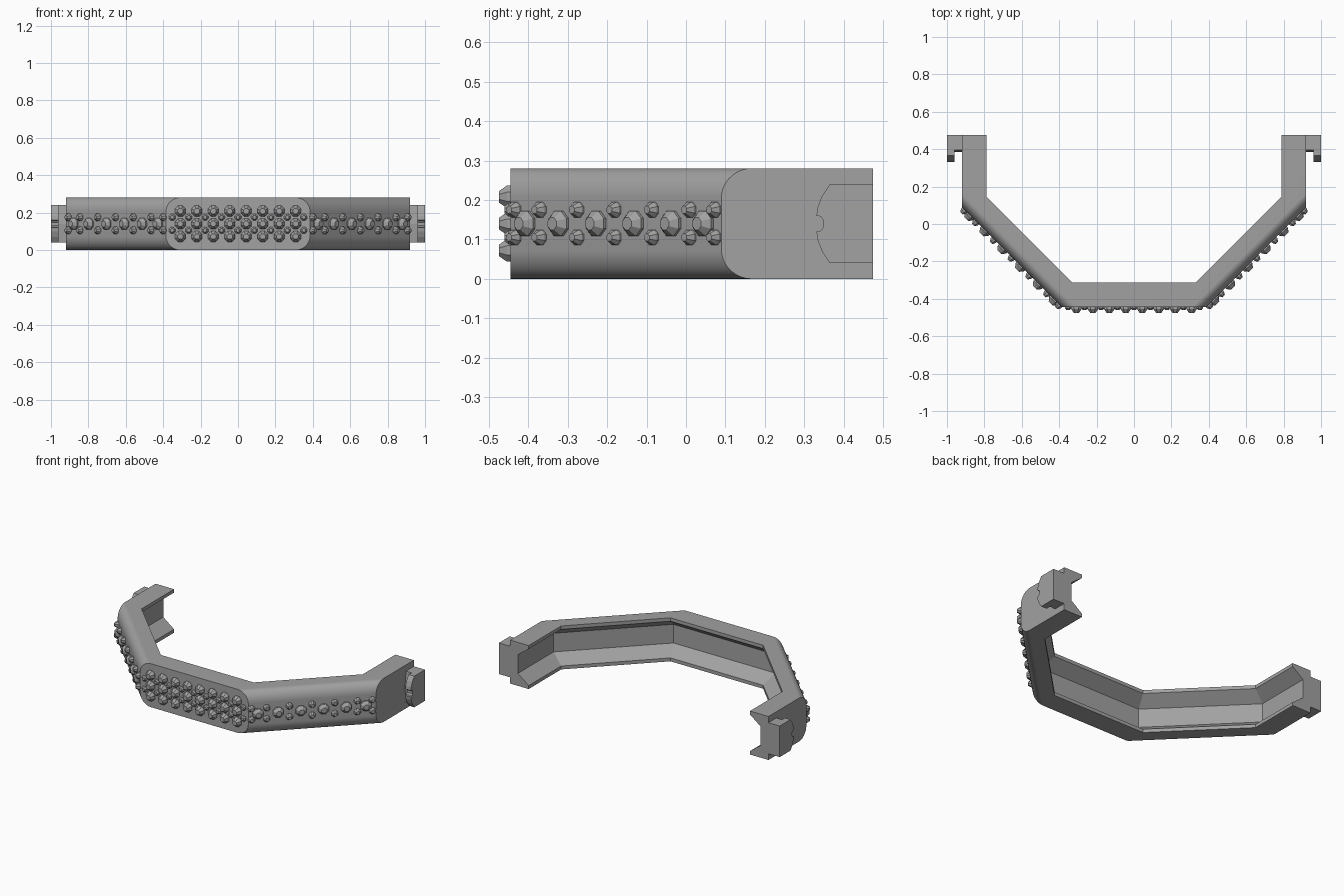
import bpy, bmesh, math
from mathutils import Vector, Matrix

if "Cube" in bpy.data.objects:
    bpy.data.objects.remove(bpy.data.objects["Cube"])

HEIGHT, END = 0.28, 0.475
ROOT2 = math.sqrt(2)
REACH = 0.83 / ROOT2          # distance of the slanted outer faces from the axis

grey = bpy.data.materials.new("mid grey")
grey.use_nodes = True
COLOUR = (0.36, 0.36, 0.36, 1)
grey.diffuse_color = COLOUR
grey.node_tree.nodes["Principled BSDF"].inputs["Base Color"].default_value = COLOUR


def make(name, bm):
    bmesh.ops.recalc_face_normals(bm, faces=bm.faces[:])
    mesh = bpy.data.meshes.new(name)
    bm.to_mesh(mesh)
    bm.free()
    mesh.materials.append(grey)
    ob = bpy.data.objects.new(name, mesh)
    bpy.context.scene.collection.objects.link(ob)
    return ob


def outline(inset, end):
    """Six-sided plan of the band, moved inward by inset."""
    k = inset * (ROOT2 - 1)
    half = [(0.92 - inset, end), (0.92 - inset, 0.09 + k), (0.385 - k, -0.445 + inset)]
    return half + [(-x, y) for x, y in reversed(half)]


def loft(bm, rings):
    """Skin a closed solid through rings of points."""
    rows = [[bm.verts.new(p) for p in ring] for ring in rings]
    n = len(rows[0])
    for a, b in zip(rows, rows[1:]):
        for i in range(n):
            j = (i + 1) % n
            bm.faces.new((a[i], a[j], b[j], b[i]))
    bm.faces.new(rows[0])
    bm.faces.new(rows[-1])


def stack(bm, levels, end):
    loft(bm, [[(x, y, z) for x, y in outline(d, end)] for z, d in levels])


# Band: solid block with the slanted sides rounded by successive cuts
bm = bmesh.new()
stack(bm, [(0, 0), (HEIGHT, 0)], END)
bmesh.ops.recalc_face_normals(bm, faces=bm.faces[:])
DEPTH, RISE, STEPS = 0.055, 0.075, 9
for side in (1, -1):
    out = Vector((side, -1, 0)) / ROOT2
    for up in (1, -1):
        for i in range(STEPS):
            t = (i + 0.5) / STEPS * math.pi / 2
            c, s = math.cos(t), math.sin(t)
            point = out * (REACH - DEPTH + DEPTH * c)
            point.z = HEIGHT / 2 + up * (HEIGHT / 2 - RISE + RISE * s)
            normal = out * (c / DEPTH) + Vector((0, 0, up * s / RISE))
            cut = bmesh.ops.bisect_plane(
                bm, geom=bm.verts[:] + bm.edges[:] + bm.faces[:], dist=1e-6,
                plane_co=point, plane_no=normal.normalized(), clear_outer=True)
            edges = [e for e in cut["geom_cut"] if isinstance(e, bmesh.types.BMEdge)]
            bmesh.ops.holes_fill(bm, edges=edges, sides=0)
band = make("band", bm)

# Hollow inside with a tapered channel along the inner wall
bm = bmesh.new()
stack(bm, [(-0.1, 0.132), (0.022, 0.132), (0.08, 0.055),
           (0.2, 0.055), (0.258, 0.132), (0.4, 0.132)], 0.7)
cutter = make("channel_cutter", bm)
cutter.hide_render = True
mod = band.modifiers.new("hollow", "BOOLEAN")
mod.operation, mod.solver, mod.object = "DIFFERENCE", "EXACT", cutter
bpy.context.view_layer.objects.active = band
band.select_set(True)
bpy.ops.object.modifier_apply(modifier=mod.name)
bpy.data.objects.remove(cutter)
bpy.ops.object.shade_smooth_by_angle(angle=math.radians(25))
band.select_set(False)


# Studs: eight-sided tapered pegs
def stud(bm, place, facing, radius, height):
    turn = Vector(facing).to_track_quat("Z", "Y").to_matrix().to_4x4()
    spin = Matrix.Rotation(math.pi / 8, 4, "Z")
    rings = []
    for r, h in ((1, -0.005), (1, height * 0.3), (0.5, height)):
        rings.append([Matrix.Translation(place) @ turn @ spin @ Vector(
            (radius * r * math.cos(a * math.pi / 4),
             radius * r * math.sin(a * math.pi / 4), h)) for a in range(8)])
    loft(bm, rings)


BIG, SMALL = (0.031, 0.03), (0.019, 0.016)
MID, PITCH = HEIGHT / 2, 0.088
bm = bmesh.new()
for col in range(8):
    for row in (-1, 0, 1):
        stud(bm, ((col - 3.5) * PITCH, -0.445, MID + row * 0.068), (0, -1, 0), *BIG)
for col in range(9):
    for row in (-1, 1):
        stud(bm, ((col - 4) * PITCH, -0.445, MID + row * 0.035), (0, -1, 0), *SMALL)
make("front_studs", bm)

for side, name in ((1, "left"), (-1, "right")):
    # Slanted side studs: a centre row of big ones between two rows of small ones
    bm = bmesh.new()
    facing = (side, -1, 0)
    for y in [-0.405, 0.047] + [-0.32 + 0.095 * i for i in range(4)]:
        stud(bm, (side * (y + 0.83), y, MID), facing, 0.034, 0.028)
    for y in [-0.432, 0.075] + [-0.368 + 0.095 * i for i in range(5)]:
        for row in (-1, 1):
            stud(bm, (side * (y + 0.83), y, MID + row * 0.035), facing, 0.021, 0.024)
    make(name + "_side_studs", bm)

    # Clip: short bridge and a hooked plate with a notch in its nose
    bm = bmesh.new()
    bridge = [(END, 0.04), (END, 0.24), (0.395, 0.24), (0.385, MID), (0.395, 0.04)]
    upper = [(END, 0.1), (0.365, 0.1), (0.345, 0.07), (0.334, 0.042), (0.331, 0.02),
             (0.342, 0.018), (0.349, 0.008)]
    plate = [(y, MID + h) for y, h in upper] + [(y, MID - h) for y, h in reversed(upper)]
    for shape, x0, x1 in ((bridge, 0.91, 0.965), (plate, 0.96, 1.0)):
        loft(bm, [[(side * x, y, z) for y, z in shape] for x in (x0, x1)])
    make(name + "_clip", bm)
